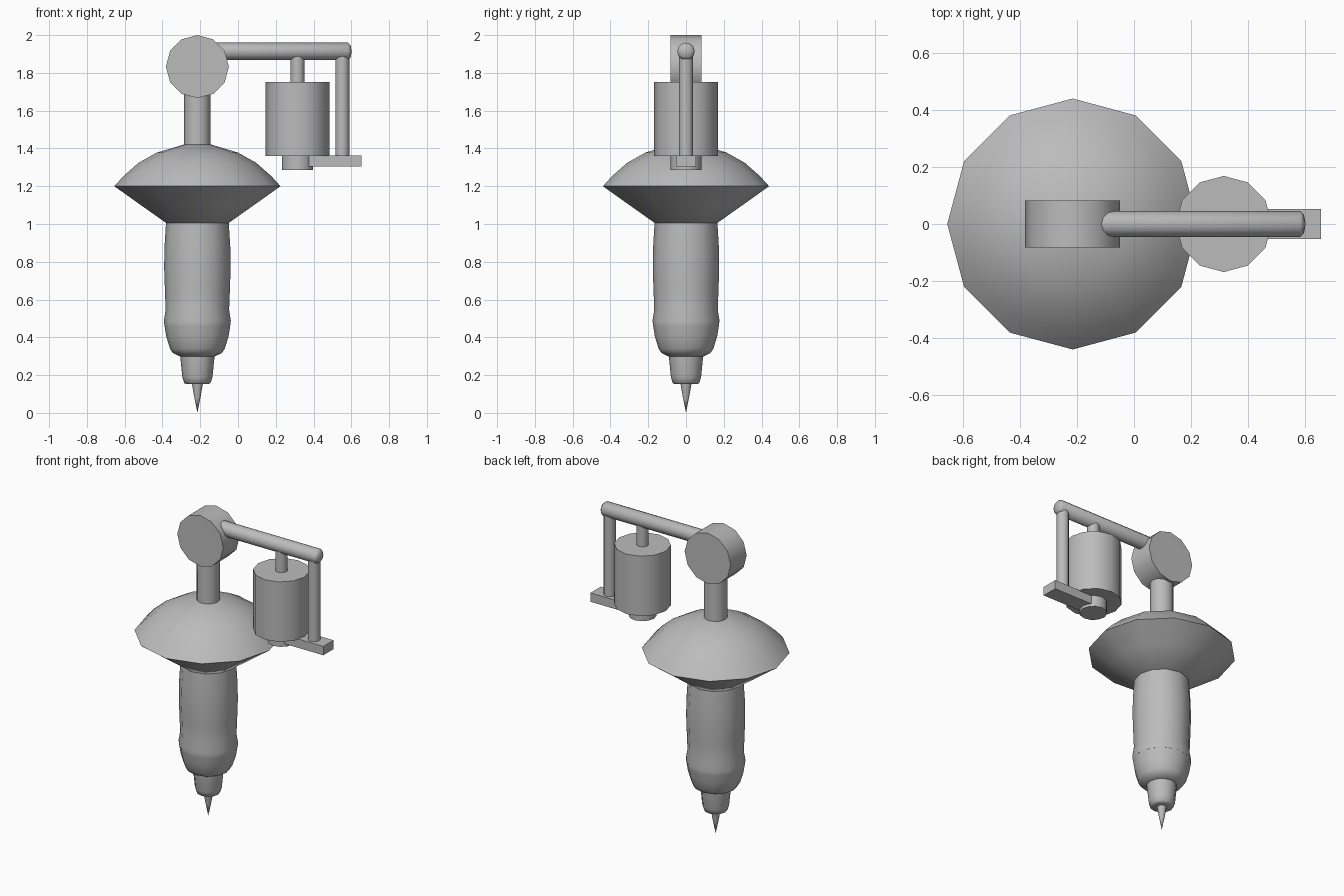
import bpy, bmesh, math
from mathutils import Matrix, Vector

cube = bpy.data.objects.get("Cube")
if cube:
    bpy.data.objects.remove(cube, do_unlink=True)

grey = bpy.data.materials.new("plain grey")
grey.use_nodes = True
COLOUR = (0.5, 0.5, 0.5, 1)
grey.diffuse_color = COLOUR
grey.node_tree.nodes["Principled BSDF"].inputs["Base Color"].default_value = COLOUR

SIDES = 12
BODY_X, MOTOR_X, POST_X = -0.215, 0.315, 0.552
ALONG_X = Matrix.Rotation(math.pi / 2, 4, 'Y')
ALONG_Y = Matrix.Rotation(math.pi / 2, 4, 'X')


def finish(name, bm, angle):
    bmesh.ops.recalc_face_normals(bm, faces=bm.faces)
    mesh = bpy.data.meshes.new(name)
    bm.to_mesh(mesh)
    bm.free()
    mesh.materials.append(grey)
    ob = bpy.data.objects.new(name, mesh)
    bpy.context.collection.objects.link(ob)
    bpy.ops.object.select_all(action='DESELECT')
    ob.select_set(True)
    bpy.context.view_layer.objects.active = ob
    bpy.ops.object.shade_smooth_by_angle(angle=math.radians(angle))
    return ob


def lathe(name, profile, loc, turn=Matrix(), angle=45):
    """Spin (radius, height) pairs into a closed twelve-sided solid."""
    bm = bmesh.new()
    rings = []
    for r, z in profile:
        if r == 0:
            rings.append([bm.verts.new((0, 0, z))] * SIDES)
        else:
            steps = [2 * math.pi * i / SIDES for i in range(SIDES)]
            rings.append([bm.verts.new((r * math.cos(a), r * math.sin(a), z)) for a in steps])
    for low, high in zip(rings, rings[1:]):
        for i in range(SIDES):
            j = (i + 1) % SIDES
            quad = dict.fromkeys((low[i], low[j], high[j], high[i]))
            bm.faces.new(list(quad))
    for ring in (rings[0], rings[-1]):
        if ring[0] != ring[1]:
            bm.faces.new(ring)
    bm.transform(Matrix.Translation(Vector(loc)) @ turn)
    return finish(name, bm, angle)


def cylinder(name, radius, start, end, loc, turn=Matrix()):
    return lathe(name, [(radius, start), (radius, end)], loc, turn)


# Pointed lower body
lathe("tip", [(0, 0), (0.016, 0.08), (0.03, 0.16)], (BODY_X, 0, 0))
lathe("nozzle", [(0.058, 0.152), (0.07, 0.158), (0.08, 0.19), (0.091, 0.3)], (BODY_X, 0, 0), angle=50)
lathe("collar", [(0.088, 0.297), (0.13, 0.317), (0.145, 0.34), (0.165, 0.405), (0.175, 0.468)],
      (BODY_X, 0, 0), angle=60)
lathe("grip", [(0.175, 0.465), (0.177, 0.49), (0.168, 0.545), (0.172, 0.65), (0.176, 0.77),
               (0.174, 0.88), (0.166, 1.01)], (BODY_X, 0, 0), angle=60)

# Wide lens-shaped shell
lathe("saucer", [(0.165, 1.005), (0.305, 1.104), (0.44, 1.2), (0.39, 1.255), (0.31, 1.325),
                 (0.215, 1.378), (0.075, 1.42)], (BODY_X, 0, 0), angle=85)

# Neck and round pivot head
cylinder("neck", 0.07, 1.4, 1.72, (BODY_X, 0, 0))
cylinder("pivot_head", 0.1667, -0.083, 0.083, (BODY_X, 0, 1.8333), ALONG_Y)

# Overhead rod with domed end, and the posts below it
lathe("overhead_rod", [(0.046, -0.2), (0.046, 0.583), (0.032, 0.596), (0, 0.602)],
      (0, 0, 1.914), ALONG_X, angle=60)
cylinder("hanger", 0.037, 1.74, 1.9, (MOTOR_X, 0, 0))
cylinder("outer_post", 0.037, 1.33, 1.9, (POST_X, 0, 0))

# Hanging drum with its lower cap
cylinder("drum", 0.1685, 1.36, 1.752, (MOTOR_X, 0, 0))
cylinder("drum_cap", 0.083, 1.287, 1.37, (MOTOR_X, 0, 0))

# Flat bracket joining cap and post
bm = bmesh.new()
bmesh.ops.create_cube(bm, size=1)
bmesh.ops.scale(bm, vec=(0.305, 0.106, 0.058), verts=bm.verts)
bmesh.ops.translate(bm, vec=(0.5025, 0, 1.334), verts=bm.verts)
finish("bracket", bm, 30)
